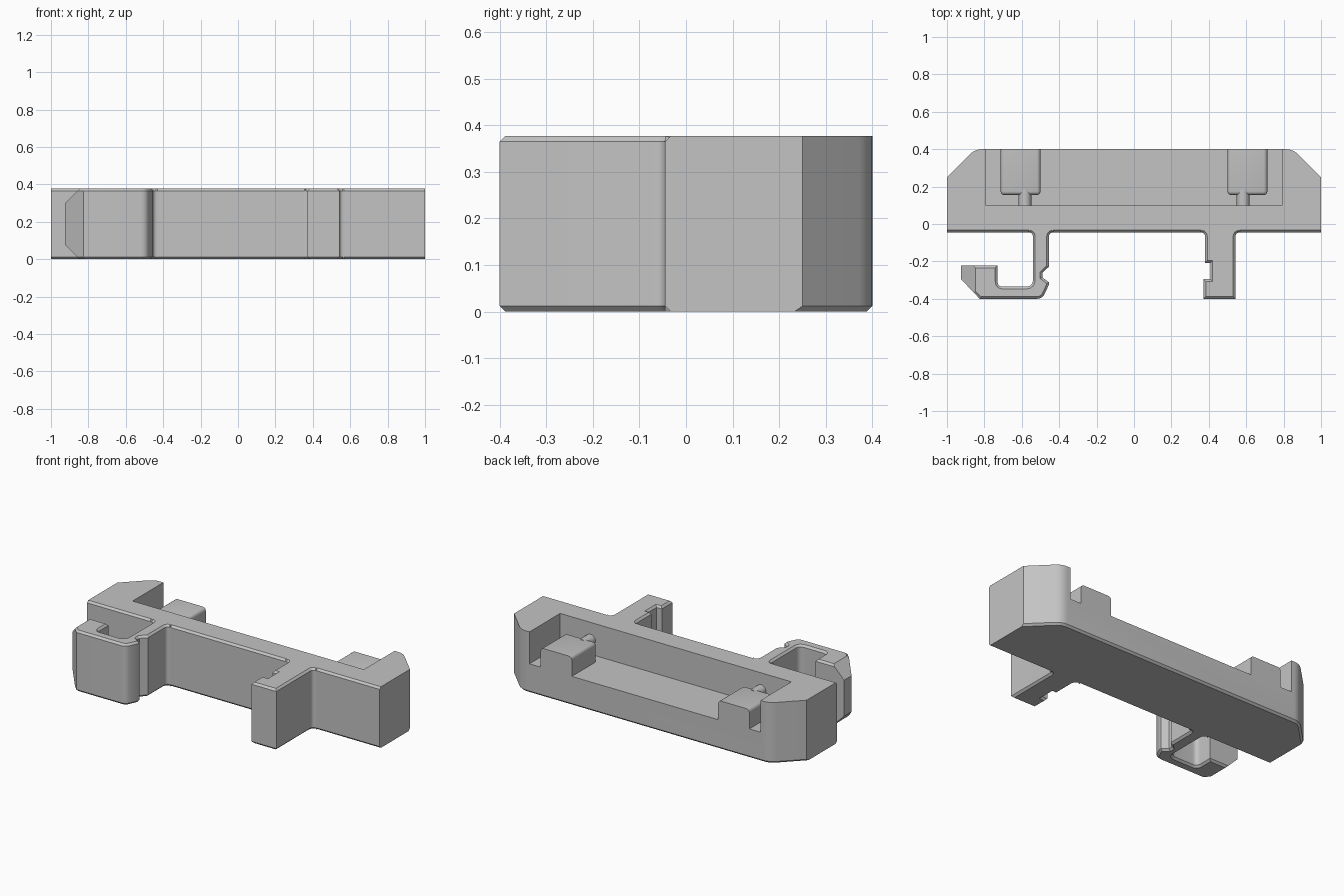
import bpy, bmesh
from mathutils import Vector, Matrix

H = 0.377       # full height
FRONT = -0.045  # front face of the bar
FLOOR = 0.18    # pocket floor
CH = 0.012      # small edge chamfer

cube = bpy.data.objects.get("Cube")
if cube:
    bpy.data.objects.remove(cube, do_unlink=True)

GREY = (0.55, 0.55, 0.55, 1)
mat = bpy.data.materials.new("light_grey")
mat.use_nodes = True
mat.diffuse_color = GREY
mat.node_tree.nodes["Principled BSDF"].inputs["Base Color"].default_value = GREY


def finish(name, bm):
    bmesh.ops.recalc_face_normals(bm, faces=bm.faces)
    mesh = bpy.data.meshes.new(name)
    bm.to_mesh(mesh)
    bm.free()
    mesh.materials.append(mat)
    obj = bpy.data.objects.new(name, mesh)
    bpy.context.collection.objects.link(obj)
    return obj


def smooth(obj):
    bpy.ops.object.select_all(action='DESELECT')
    obj.select_set(True)
    bpy.context.view_layer.objects.active = obj
    bpy.ops.object.shade_smooth_by_angle(angle=0.5)


def rounded(corners, steps=6):
    """Outline from (x, y) corners; a third value rounds the corner."""
    pts = []
    for i, c in enumerate(corners):
        p = Vector(c[:2])
        if len(c) == 2:
            pts.append(p)
            continue
        a = p + (Vector(corners[i - 1][:2]) - p).normalized() * c[2]
        b = p + (Vector(corners[(i + 1) % len(corners)][:2]) - p).normalized() * c[2]
        for k in range(steps + 1):
            t = k / steps
            pts.append(a * (1 - t) ** 2 + p * 2 * t * (1 - t) + b * t * t)
    return pts


def extrude(corners, keep_sharp):
    """Extrude an outline to full height and chamfer its rims."""
    bm = bmesh.new()
    base = bm.faces.new([bm.verts.new((p.x, p.y, 0)) for p in rounded(corners)])
    ext = bmesh.ops.extrude_face_region(bm, geom=[base])
    bmesh.ops.translate(bm, vec=(0, 0, H),
                        verts=[v for v in ext["geom"] if isinstance(v, bmesh.types.BMVert)])
    bmesh.ops.recalc_face_normals(bm, faces=bm.faces)
    rim = []
    for e in bm.edges:
        a, b = (v.co for v in e.verts)
        if abs(a.z - b.z) < 1e-4 and not keep_sharp((a + b) / 2):
            rim.append(e)
    bmesh.ops.bevel(bm, geom=rim, offset=CH, segments=1, affect='EDGES',
                    clamp_overlap=False)
    return bm


def box(x, y, z):
    bm = bmesh.new()
    bmesh.ops.create_cube(bm, size=1)
    for v in bm.verts:
        v.co = [lo if c < 0 else hi for c, (lo, hi) in zip(v.co, (x, y, z))]
    return bm


# Main bar: ends and upper back rim stay sharp
bar = finish("main_bar", extrude(
    [(-1, FRONT), (1, FRONT), (1, 0.25), (0.85, 0.4, 0.04),
     (-0.85, 0.4, 0.04), (-1, 0.25)],
    lambda m: abs(m.x) > 0.999 or (m.z > 0.1 and m.y > 0)))

# Pocket open to the top and back
cutter = finish("pocket_cutter", box((-0.79, 0.79), (0.1, 0.6), (FLOOR, 0.6)))
cutter.hide_render = True
mod = bar.modifiers.new("pocket", 'BOOLEAN')
mod.operation = 'DIFFERENCE'
mod.solver = 'EXACT'
mod.object = cutter
bpy.context.view_layer.objects.active = bar
bpy.ops.object.modifier_apply(modifier=mod.name)
bpy.data.objects.remove(cutter, do_unlink=True)
smooth(bar)


def joint(m):
    return m.y > -0.001


# Spring hook on the right side
hook = extrude(
    [(-0.565, 0), (-0.565, FRONT), (-0.54, FRONT, 0.025), (-0.54, -0.335, 0.04),
     (-0.73, -0.335, 0.03), (-0.73, -0.222), (-0.925, -0.222), (-0.925, -0.295),
     (-0.825, -0.4), (-0.49, -0.4, 0.03), (-0.455, -0.325), (-0.455, -0.312),
     (-0.49, -0.285), (-0.49, -0.262), (-0.455, -0.228),
     (-0.455, FRONT, 0.025), (-0.43, FRONT), (-0.43, 0)], joint)
# Slanted top and bottom of the hook nose
for z, side in ((0.3, 1), (H - 0.3, -1)):
    cut = bmesh.ops.bisect_plane(hook, geom=hook.verts[:] + hook.edges[:] + hook.faces[:],
                                 plane_co=(-0.925, 0, z), plane_no=(-1, 0, side),
                                 clear_outer=True)
    bmesh.ops.holes_fill(hook, edges=[e for e in cut["geom_cut"]
                                      if isinstance(e, bmesh.types.BMEdge)])
smooth(finish("spring_hook", hook))

# Straight notched arm on the left side
smooth(finish("straight_arm", extrude(
    [(0.355, 0), (0.355, FRONT), (0.38, FRONT, 0.025), (0.38, -0.208),
     (0.408, -0.208), (0.408, -0.295), (0.372, -0.295), (0.372, -0.4),
     (0.542, -0.4), (0.542, FRONT, 0.025), (0.567, FRONT), (0.567, 0)], joint)))

# Posts in the pocket, each tied to the pocket wall by a pin
for side, label in ((1, "left"), (-1, "right")):
    post = box(sorted((side * 0.5, side * 0.713)), (0.155, 0.4), (FLOOR, 0.3))
    edges = []
    for e in post.edges:
        m = (e.verts[0].co + e.verts[1].co) / 2
        if m.z > FLOOR + 0.01 and m.y < 0.39:
            edges.append(e)
    bmesh.ops.bevel(post, geom=edges, offset=0.02, segments=4, profile=0.5,
                    affect='EDGES')
    smooth(finish(label + "_post", post))

    pin = bmesh.new()
    bmesh.ops.create_cone(pin, cap_ends=True, segments=24, radius1=0.034,
                          radius2=0.034, depth=0.1,
                          matrix=Matrix.Translation((side * 0.583, 0.135, 0.27))
                          @ Matrix.Rotation(1.5708, 4, 'X'))
    smooth(finish(label + "_pin", pin))
